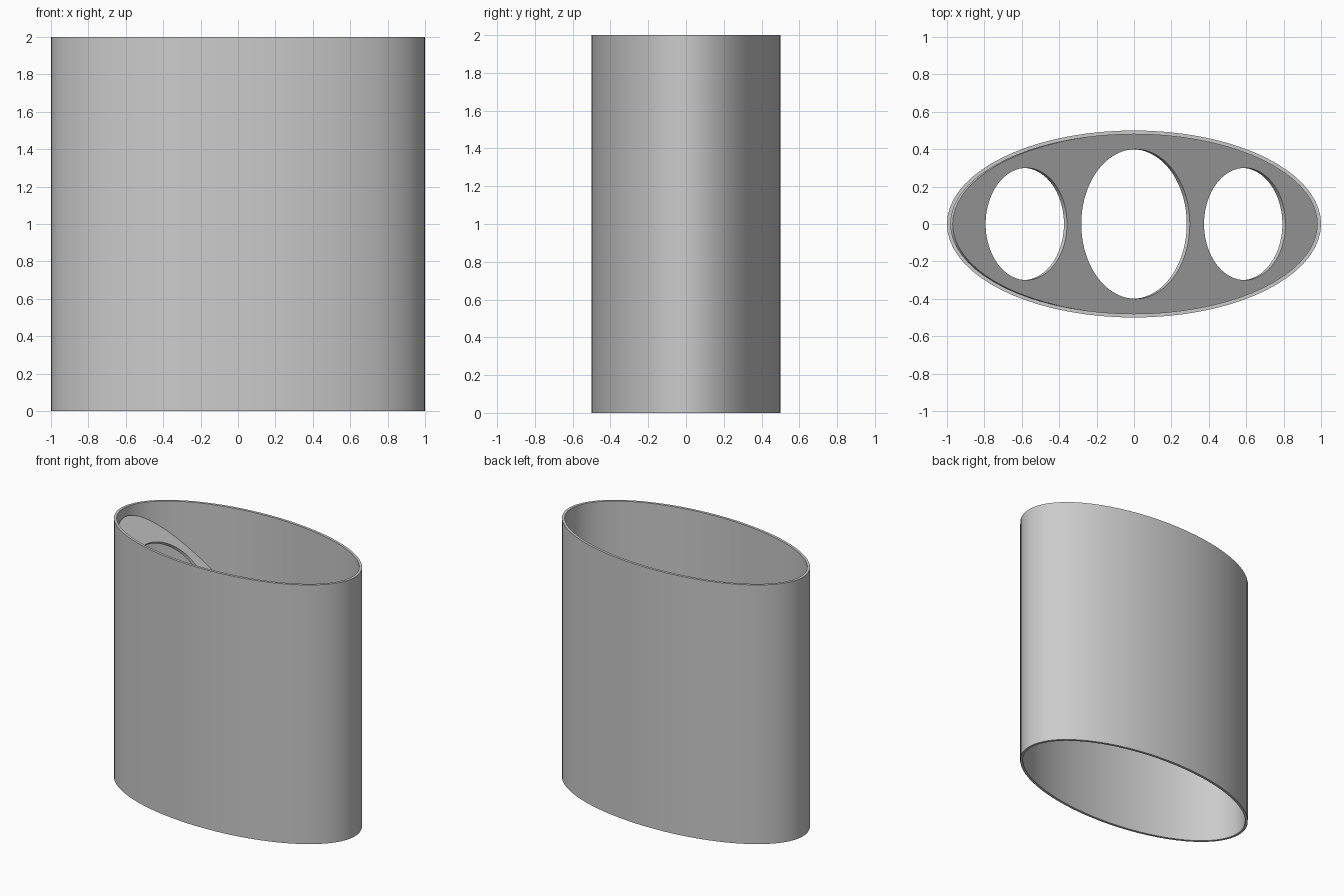
import bpy, bmesh, math

if "Cube" in bpy.data.objects:
    bpy.data.objects.remove(bpy.data.objects["Cube"])

grey = bpy.data.materials.new("neutral_grey")
grey.diffuse_color = (0.6, 0.6, 0.6, 1)
grey.use_nodes = True
grey.node_tree.nodes["Principled BSDF"].inputs["Base Color"].default_value = grey.diffuse_color


def extruded_ellipses(name, ellipses, thickness, location, tilt=0.0, segments=72):
    """Solid slab whose outline and holes are ellipses (centre_x, radius_x, radius_y)."""
    curve = bpy.data.curves.new(name, 'CURVE')
    curve.dimensions = '2D'
    curve.fill_mode = 'BOTH'
    curve.extrude = thickness / 2
    for cx, rx, ry in ellipses:
        spline = curve.splines.new('POLY')
        spline.points.add(segments - 1)
        for i, p in enumerate(spline.points):
            a = 2 * math.pi * i / segments
            p.co = (cx + rx * math.cos(a), ry * math.sin(a), 0, 1)
        spline.use_cyclic_u = True
    obj = bpy.data.objects.new(name, curve)
    bpy.context.collection.objects.link(obj)
    obj.location = location
    obj.rotation_euler.y = tilt

    # turn into a welded mesh with smooth sides and crisp rims
    bpy.ops.object.select_all(action='DESELECT')
    obj.select_set(True)
    bpy.context.view_layer.objects.active = obj
    bpy.ops.object.convert(target='MESH')
    obj = bpy.context.view_layer.objects.active
    obj.name = name
    bm = bmesh.new()
    bm.from_mesh(obj.data)
    bmesh.ops.remove_doubles(bm, verts=bm.verts, dist=1e-4)
    bmesh.ops.recalc_face_normals(bm, faces=bm.faces)
    bm.to_mesh(obj.data)
    bm.free()
    obj.data.materials.clear()
    obj.data.materials.append(grey)
    bpy.ops.object.shade_smooth_by_angle(angle=math.radians(30))
    return obj


# Open oval tube
extruded_ellipses("oval_tube", [(0, 1.0, 0.5), (0, 0.98, 0.48)], 2.0, (0, 0, 1))

# Slanted plate inside, with one large and two smaller round holes
tilt = math.radians(43.5)
extruded_ellipses(
    "slanted_plate",
    [(0, 0.978 / math.cos(tilt), 0.481),
     (0, 0.4, 0.4), (-0.805, 0.3, 0.3), (0.805, 0.3, 0.3)],
    0.024, (0, 0, 1), tilt)
